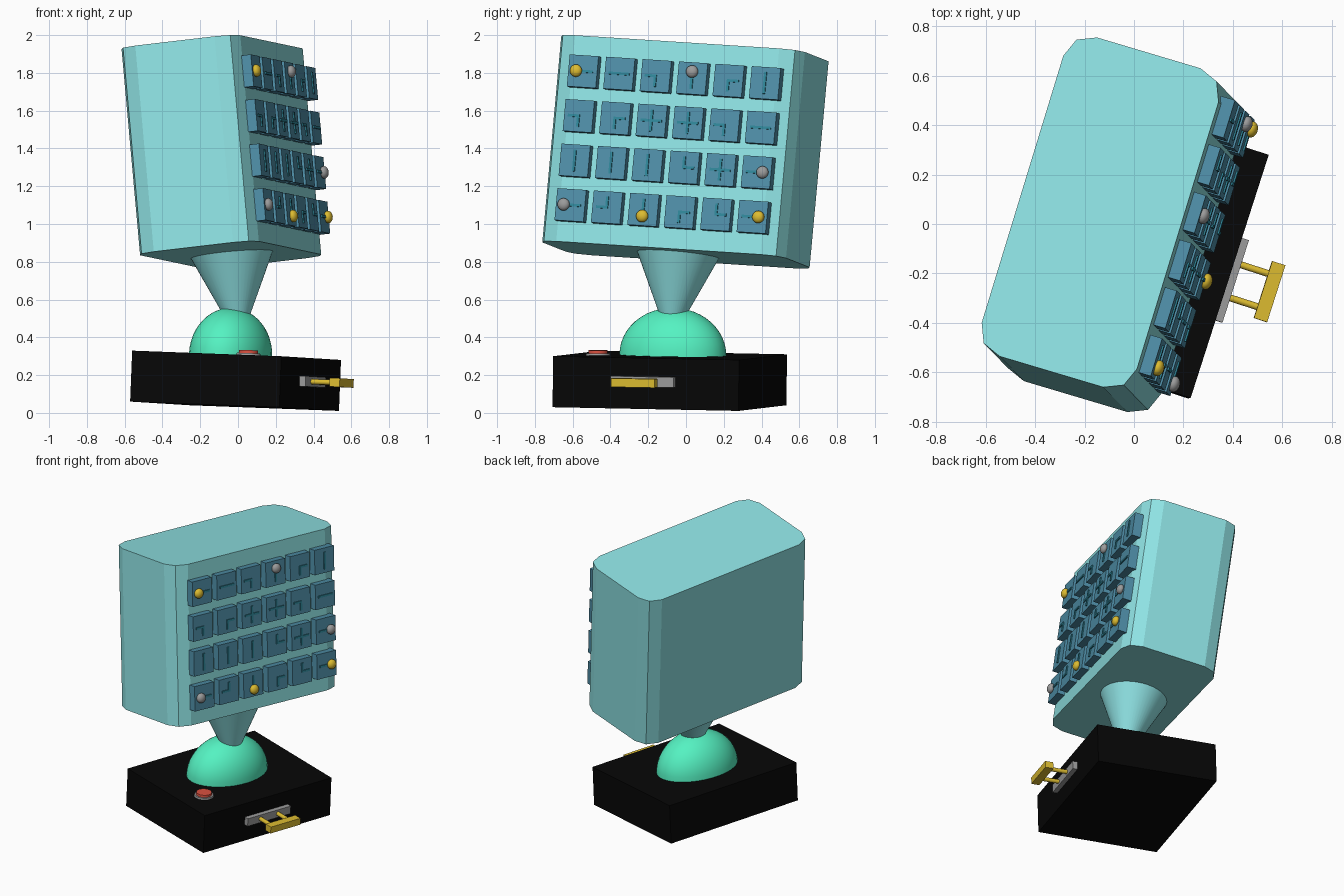
import bpy, bmesh, math
from mathutils import Matrix, Vector

if "Cube" in bpy.data.objects:
    bpy.data.objects.remove(bpy.data.objects["Cube"])


def material(name, rgb):
    m = bpy.data.materials.new(name)
    m.diffuse_color = (*rgb, 1)
    m.use_nodes = True
    m.node_tree.nodes["Principled BSDF"].inputs["Base Color"].default_value = m.diffuse_color
    return m


AQUA = material("aqua", (0.28, 0.78, 0.79))
GREEN = material("green", (0.09, 0.89, 0.54))
BLACK = material("black", (0.002, 0.002, 0.002))
TILE = material("steel_blue", (0.08, 0.28, 0.40))
MARK = material("teal", (0.03, 0.25, 0.33))
YELLOW = material("yellow", (0.72, 0.50, 0.03))
GREY = material("grey", (0.33, 0.33, 0.33))
RED = material("red", (0.70, 0.08, 0.05))


# Local frame: x = out of the panel, y = along the panel, z = up
def frame(origin, up, yaw):
    z = Vector(up).normalized()
    n = Vector((math.cos(yaw), -math.sin(yaw), 0))
    x = (n - z * n.dot(z)).normalized()
    y = z.cross(x)
    m = Matrix((x, y, z)).transposed().to_4x4()
    m.translation = origin
    return m


def finish(name, bm, fr, mat, smooth=False):
    me = bpy.data.meshes.new(name)
    bm.to_mesh(me)
    bm.free()
    ob = bpy.data.objects.new(name, me)
    bpy.context.collection.objects.link(ob)
    ob.matrix_world = fr
    me.materials.append(mat)
    if smooth:
        bpy.ops.object.select_all(action='DESELECT')
        ob.select_set(True)
        bpy.context.view_layer.objects.active = ob
        bpy.ops.object.shade_smooth_by_angle(angle=math.radians(35))
    return ob


def placed(center, size=(1, 1, 1)):
    return Matrix.Translation(center) @ Matrix.Diagonal((*size, 1))


def box(name, fr, mat, center, size, bevel=0):
    bm = bmesh.new()
    bmesh.ops.create_cube(bm, size=1, matrix=placed(center, size))
    if bevel:
        upright = [e for e in bm.edges
                   if abs(e.verts[0].co.z - e.verts[1].co.z) > size[2] / 2]
        bmesh.ops.bevel(bm, geom=upright, offset=bevel, segments=2,
                        profile=0.5, affect='EDGES')
    return finish(name, bm, fr, mat)


def cone(name, fr, mat, center, r1, r2, depth, along_x=False, segs=32):
    bm = bmesh.new()
    turn = Matrix.Rotation(math.pi / 2, 4, 'Y') if along_x else Matrix()
    bmesh.ops.create_cone(bm, cap_ends=True, segments=segs, radius1=r1, radius2=r2,
                          depth=depth, matrix=Matrix.Translation(center) @ turn)
    return finish(name, bm, fr, mat, True)


def ball(name, fr, mat, center, radii, half=False):
    bm = bmesh.new()
    bmesh.ops.create_uvsphere(bm, u_segments=40 if half else 20,
                              v_segments=24 if half else 12, radius=1)
    if half:
        bmesh.ops.delete(bm, geom=[v for v in bm.verts if v.co.z < -0.01],
                         context='VERTS')
    bmesh.ops.transform(bm, matrix=placed(center, radii), verts=bm.verts)
    return finish(name, bm, fr, mat, True)


base = frame((-0.0075, -0.085, 0.305), (0.04, 0.007, 1), math.radians(17.8))
head = frame((-0.088, -0.003, 1.382), (-0.09, 0.092, 1), math.radians(17))

# Base with dome
box("base", base, BLACK, (0, 0, -0.135), (0.83, 1.034, 0.27))
ball("dome", base, GREEN, (-0.035, 0.005, 0), (0.212, 0.29, 0.25), half=True)

# Push button on the base
cone("button_ring", base, GREY, (0.176, -0.343, 0.005), 0.065, 0.062, 0.012)
cone("button", base, RED, (0.176, -0.343, 0.014), 0.052, 0.050, 0.026)

# Pull handle on the base
box("handle_plate", base, GREY, (0.43, -0.01, -0.125), (0.036, 0.35, 0.055))
for i, u in enumerate((-0.08, 0.061)):
    cone(f"handle_post_{i + 1}", base, YELLOW, (0.505, u, -0.125),
         0.014, 0.014, 0.13, along_x=True, segs=16)
box("handle_bar", base, YELLOW, (0.592, -0.007, -0.125), (0.056, 0.242, 0.046))

# Neck and head
cone("neck", head, AQUA, (0.003, 0.012, -0.745), 0.036, 0.22, 0.40, segs=48)
box("head", head, AQUA, (0, 0, 0), (0.66, 1.352, 1.10), bevel=0.11)

# Tiles: letters give mark directions, y / g adds a yellow or grey knob
LAYOUT = ("Ry LR LD Dg RD UD",
          "LD RD LRUD LRUD LD LR",
          "UD UD UD UR LRUD Lg",
          "Rg LU Uy RD UR Ly")
DIRS = {"L": (-1, 0), "R": (1, 0), "U": (0, 1), "D": (0, -1)}
FRONT = 0.38
for r, row in enumerate(LAYOUT):
    for c, cell in enumerate(row.split()):
        u, h = 0.014 + (c - 2.5) * 0.202, 0.357 - r * 0.238
        tag = f"{r + 1}_{c + 1}"
        box(f"tile_{tag}", head, TILE, (FRONT - 0.03, u, h), (0.06, 0.16, 0.17))
        for d in cell:
            if d not in DIRS:
                continue
            a, b = DIRS[d]
            box(f"mark_{tag}_{d}", head, MARK,
                (FRONT, u + a * 0.026, h + b * 0.026),
                (0.014, 0.014 + abs(a) * 0.05, 0.014 + abs(b) * 0.05))
        if cell[-1] in "yg":
            a, b = DIRS[cell[0]]
            ball(f"knob_{tag}", head, YELLOW if cell[-1] == "y" else GREY,
                 (FRONT + 0.01, u - a * 0.035, h - b * 0.035), (0.024, 0.033, 0.033))
